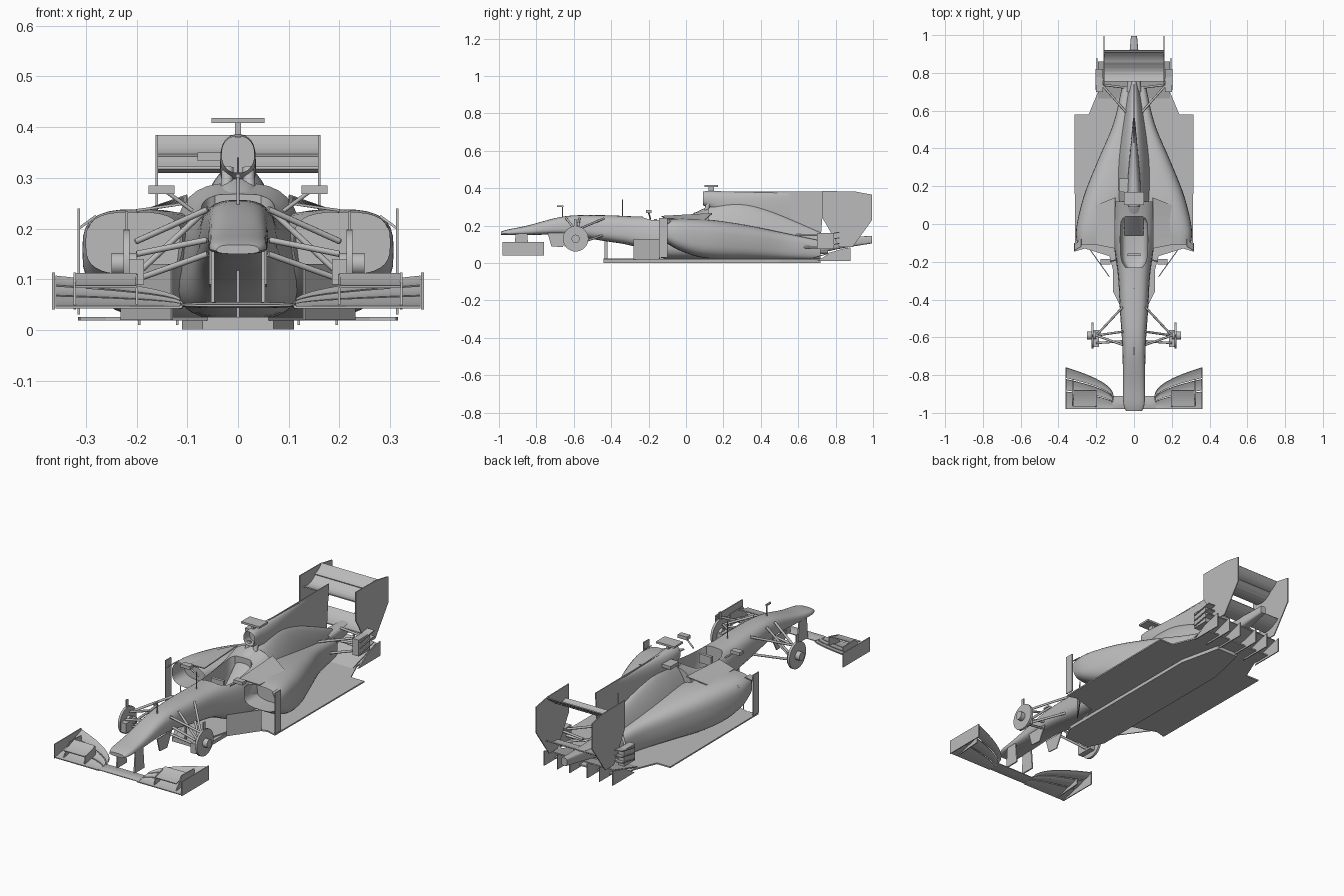
import bpy, bmesh, math
from mathutils import Vector

default_cube = bpy.data.objects.get("Cube")
if default_cube:
    bpy.data.objects.remove(default_cube, do_unlink=True)

colour = (.5, .5, .5, 1)
grey = bpy.data.materials.new("body_grey")
grey.use_nodes = True
grey.diffuse_color = colour
grey.node_tree.nodes["Principled BSDF"].inputs["Base Color"].default_value = colour

# Thin plates stay flat shaded, solid parts are smooth with sharp edges
def smooth(mesh):
    mesh.shade_smooth()
    mesh.set_sharp_from_angle(angle=math.radians(35))

def finish(name, bm, mirror=False, thickness=None):
    bmesh.ops.recalc_face_normals(bm, faces=bm.faces)
    mesh = bpy.data.meshes.new(name)
    bm.to_mesh(mesh)
    bm.free()
    mesh.materials.append(grey)
    part = bpy.data.objects.new(name, mesh)
    bpy.context.collection.objects.link(part)
    if thickness:
        solid = part.modifiers.new("thickness", "SOLIDIFY")
        solid.thickness, solid.offset = thickness, 0
    else:
        smooth(mesh)
    if mirror:
        part.modifiers.new("mirror", "MIRROR")
    return part

# Smooth curve through rows of section parameters
def spline(rows, steps=6):
    result = []
    last = len(rows) - 1
    for i in range(last):
        corners = [rows[max(0, min(last, i + k))] for k in (-1, 0, 1, 2)]
        for t in (step / steps for step in range(steps)):
            ease = t * t * (3 - 2 * t)
            result.append([q + (r - q) * ease + t * (1 - t) * ((1 - t) * (r - p) - t * (s - q)) / 2
                           for p, q, r, s in zip(*corners)])
    return result + [rows[last]]

# Rounded sections (y, centre x, half width, bottom, top) skinned along y
def loft(name, rows, power=3, taper=0, mirror=False, inlet=0, sides=32):
    bm = bmesh.new()
    rings = []
    for y, centre, half, bottom, top in spline(rows):
        ring = []
        for k in range(sides):
            angle = math.tau * k / sides
            across, up = (math.copysign(abs(f) ** (2 / power), f) for f in (math.cos(angle), math.sin(angle)))
            x = centre + half * across * (1 - taper * (up + 1) / 2)
            ring.append(bm.verts.new((x, y, (bottom + top + up * (top - bottom)) / 2)))
        rings.append(ring)
    for ring, following in zip(rings, rings[1:]):
        for k in range(sides):
            bm.faces.new((ring[k - 1], ring[k], following[k], following[k - 1]))
    front = bm.faces.new(rings[0])
    bm.faces.new(rings[-1])
    if inlet:
        bmesh.ops.inset_individual(bm, faces=[front], thickness=.008)
        throat = bmesh.ops.extrude_discrete_faces(bm, faces=[front])["faces"][0]
        bmesh.ops.translate(bm, verts=throat.verts, vec=(0, inlet, 0))
    return finish(name, bm, mirror)

# Upright plate from a (y, z) outline, or level plate from an (x, y) outline
def plate(name, place, outline, mirror=True, thickness=.005, level=False):
    bm = bmesh.new()
    bm.faces.new([bm.verts.new((a, b, place) if level else (place, a, b)) for a, b in outline])
    finish(name, bm, mirror, thickness)

# Mirrored skin through stations, each a leading and a trailing point
def sheet(name, stations, camber=0, pieces=6):
    bm = bmesh.new()
    rows = []
    for lead, trail in stations:
        points = [Vector(lead).lerp(Vector(trail), k / pieces) for k in range(pieces + 1)]
        for k, point in enumerate(points):
            point.z -= camber * math.sin(math.pi * k / pieces)
        rows.append([bm.verts.new(point) for point in points])
    for row, following in zip(rows, rows[1:]):
        for k in range(pieces):
            bm.faces.new((row[k], row[k + 1], following[k + 1], following[k]))
    finish(name, bm, True, .005)

def box(name, low, high, mirror=False):
    bm = bmesh.new()
    bmesh.ops.create_cube(bm, size=1)
    for vert in bm.verts:
        vert.co = [(a + b) / 2 + c * (b - a) for a, b, c in zip(low, high, vert.co)]
    finish(name, bm, mirror)

def rod(name, start, end, radius=.006, sides=12, mirror=True):
    bm = bmesh.new()
    start, end = Vector(start), Vector(end)
    axis = end - start
    bmesh.ops.create_cone(bm, cap_ends=True, segments=sides, radius1=radius, radius2=radius, depth=axis.length)
    turn = axis.to_track_quat("Z", "Y")
    for vert in bm.verts:
        vert.co = turn @ vert.co + (start + end) / 2
    finish(name, bm, mirror)

# Nose and cockpit tub
tub = loft("chassis", [(-.99, 0, .045, .15, .168), (-.95, 0, .06, .15, .18), (-.85, 0, .062, .15, .2),
                       (-.65, 0, .066, .15, .25), (-.45, 0, .08, .12, .256), (-.28, 0, .09, .09, .25),
                       (-.14, 0, .11, .03, .25), (0, 0, .13, .02, .26), (.12, 0, .14, .02, .29)], taper=.15)
cutter = loft("cockpit_cutter", [(-.23, 0, .045, .12, .4), (-.17, 0, .07, .1, .4), (0, 0, .07, .1, .4),
                                 (.04, 0, .045, .1, .4)], power=5)
opening = tub.modifiers.new("cockpit", "BOOLEAN")
opening.operation, opening.object = "DIFFERENCE", cutter
bpy.context.view_layer.objects.active = tub
bpy.ops.object.modifier_apply(modifier="cockpit")
bpy.data.objects.remove(cutter, do_unlink=True)
smooth(tub.data)
box("steering_wheel", (-.035, -.17, .19), (.035, -.155, .235))
loft("seat", [(-.06, 0, .05, .09, .13), (.05, 0, .055, .09, .25)])

# Engine cover, air intake and fin
loft("engine_cover", [(.04, 0, .12, .1, .265), (.12, 0, .14, .06, .3), (.25, 0, .14, .03, .325),
                      (.42, 0, .115, .03, .29), (.76, 0, .035, .05, .145)], taper=.65)
loft("air_intake", [(.09, 0, .032, .31, .382), (.13, 0, .035, .29, .386), (.25, 0, .032, .24, .382),
                    (.56, 0, .005, .2, .375)], power=2.3, inlet=.05)
rod("intake_pillar", (.025, .1, .25), (.02, .12, .32), radius=.012)
plate("engine_fin", 0, [(.16, .383), (.74, .383), (.72, .13), (.3, .2)], mirror=False)
box("camera_stem", (-.006, .12, .38), (.006, .15, .41))
box("camera_bar", (-.052, .1, .408), (.052, .17, .418))
box("side_camera", (-.08, .17, .333), (-.025, .24, .35))

# Sidepods, deflectors and mirrors
loft("sidepod", [(-.11, .205, .095, .11, .232), (-.04, .2, .107, .07, .238), (.06, .175, .115, .035, .236),
                 (.18, .135, .12, .02, .226), (.34, .09, .1, .02, .2), (.53, .055, .055, .02, .16),
                 (.72, .035, .03, .02, .12)], mirror=True, inlet=.1)
sheet("pod_shoulder", [((.1, -.13, .25), (.1, .14, .265)), ((.2, -.11, .236), (.2, .1, .23))])
sheet("pod_deflector", [((.314, -.145, z), (.314, -.1, z)) for z in (.03, .24)])
sheet("deflector_bridge", [((.314, -.14, .2), (.314, -.11, .2)), ((.28, -.12, .225), (.28, -.08, .225))])
sheet("bargeboard", [((.13, -.28, z), (.23, -.14, z)) for z in (.02, .13)])
box("mirror_housing", (.125, -.215, .268), (.177, -.185, .285), mirror=True)
rod("mirror_stalk", (.09, -.19, .235), (.14, -.2, .272), radius=.004)

# Floor, plank and diffuser
plate("floor", .022, [(0, -.44), (.06, -.44), (.13, -.17), (.26, -.13), (.312, -.145), (.316, .58), (.24, .58),
                      (.19, .7), (.19, .8), (0, .8)], thickness=.007, level=True)
plate("plank", .01, [(0, -.44), (.07, -.44), (.11, -.36), (.11, .5), (.06, .72), (0, .72)], thickness=.018, level=True)
sheet("diffuser", [((x, .66, .022), (x, .86, .08)) for x in (0, .19)])
for x in (.05, .12, .195):
    plate("diffuser_strake", x, [(.7, .01), (.88, .01), (.88, .085), (.78, .06)])
plate("splitter_stay", 0, [(-.435, .01), (-.42, .01), (-.42, .14), (-.435, .14)], mirror=False)

# Front wing, its elements swept by one rule for the curved trailing edge
nose_line = -.98

def wing_point(along, chord):
    sweep = math.sqrt(along)
    return .11 + .25 * along, nose_line + (.07 + .15 * sweep) * chord, .045 + (.01 + .05 * sweep) * chord ** 1.3

loft("wing_centre", [(nose_line, 0, .115, .046, .05), (-.95, 0, .115, .043, .055), (-.91, 0, .115, .047, .051)])
spans = [(k / 8) ** 2 for k in range(9)]
for name, lead, trail in (("main_plane", 0, .42), ("middle_flap", .45, .72), ("upper_flap", .75, 1)):
    sheet("front_" + name, [(wing_point(s, lead), wing_point(s, trail)) for s in spans], camber=.003)
plate("front_endplate", .364, [(nose_line, .04), (-.76, .04), (-.76, .113), (nose_line, .113)])
plate("front_inner_fence", .322, [(-.97, .04), (-.82, .05), (-.82, .11), (-.92, .113)])
sheet("front_wing_cascade", [((x, -.965, .085), (x, -.88, .11)) for x in (.2, .322)], camber=.004)
plate("cascade_fence", .2, [(-.97, .05), (-.88, .06), (-.88, .11), (-.96, .09)])
plate("nose_pillar", .05, [(-.92, .05), (-.84, .05), (-.85, .17), (-.91, .17)], thickness=.007)
plate("nose_vane", .055, [(-.74, .16), (-.72, .09), (-.66, .085), (-.62, .16)])

# Front suspension and hubs
hub = Vector((.22, -.59, .13))
outward = Vector((1, 0, 0))
rod("front_brake_disc", hub - outward * .006, hub + outward * .006, radius=.068, sides=32)
rod("front_axle", hub - outward * .02, hub + outward * .03, radius=.022, sides=20)
box("front_brake_duct", (.185, -.65, .09), (.215, -.56, .14), mirror=True)
plate("front_hub_fin", hub.x, [(-.6, .15), (-.585, .15), (-.585, .235), (-.6, .235)])
for level, outer, inner in (("upper", .175, .238), ("lower", .1, .15)):
    for side, y in (("front", -.64), ("rear", -.44)):
        rod(f"front_{level}_{side}_arm", (.2, hub.y, outer), (.06, y, inner))
rod("front_push_rod", (.2, hub.y, .11), (.06, -.57, .24))
rod("steering_rod", (.2, -.63, .15), (.05, -.62, .18))
rod("nose_antenna", (0, -.66, .24), (0, -.66, .305), radius=.003, mirror=False)
box("nose_sensor", (-.004, -.69, .3), (.004, -.655, .308))
rod("cockpit_antenna", (0, -.34, .24), (0, -.34, .34), radius=.002, mirror=False)

# Rear suspension and gearbox tail
box("rear_brake_duct", (.165, .7, .075), (.2, .79, .16), mirror=True)
for level, z in (("upper", .15), ("lower", .085)):
    for side, y in (("front", .59), ("rear", .78)):
        rod(f"rear_{level}_{side}_arm", (.19, .76, z), (.04, y, z))
rod("drive_shaft", (.19, .74, .12), (.03, .72, .11))
for z in (.085, .115, .145):
    sheet("duct_winglet", [((x, .71, z), (x, .82, z + .02)) for x in (.165, .205)])
loft("tail_structure", [(.7, 0, .04, .05, .14), (.84, 0, .03, .08, .14), (.995, 0, .016, .105, .145)], power=4)

# Rear wing
half_span = .16
plate("rear_endplate", half_span, [(.73, .385), (.9, .383), (.995, .366), (.995, .23), (.89, .085), (.82, .085),
                                   (.73, .24)])
for name, lead, trail, camber in (("main_plane", (.755, .32), (.86, .342), .018),
                                  ("flap", (.855, .345), (.91, .383), .006),
                                  ("beam", (.82, .13), (.92, .165), .01)):
    sheet("rear_wing_" + name, [((x, *lead), (x, *trail)) for x in (0, half_span)], camber)
